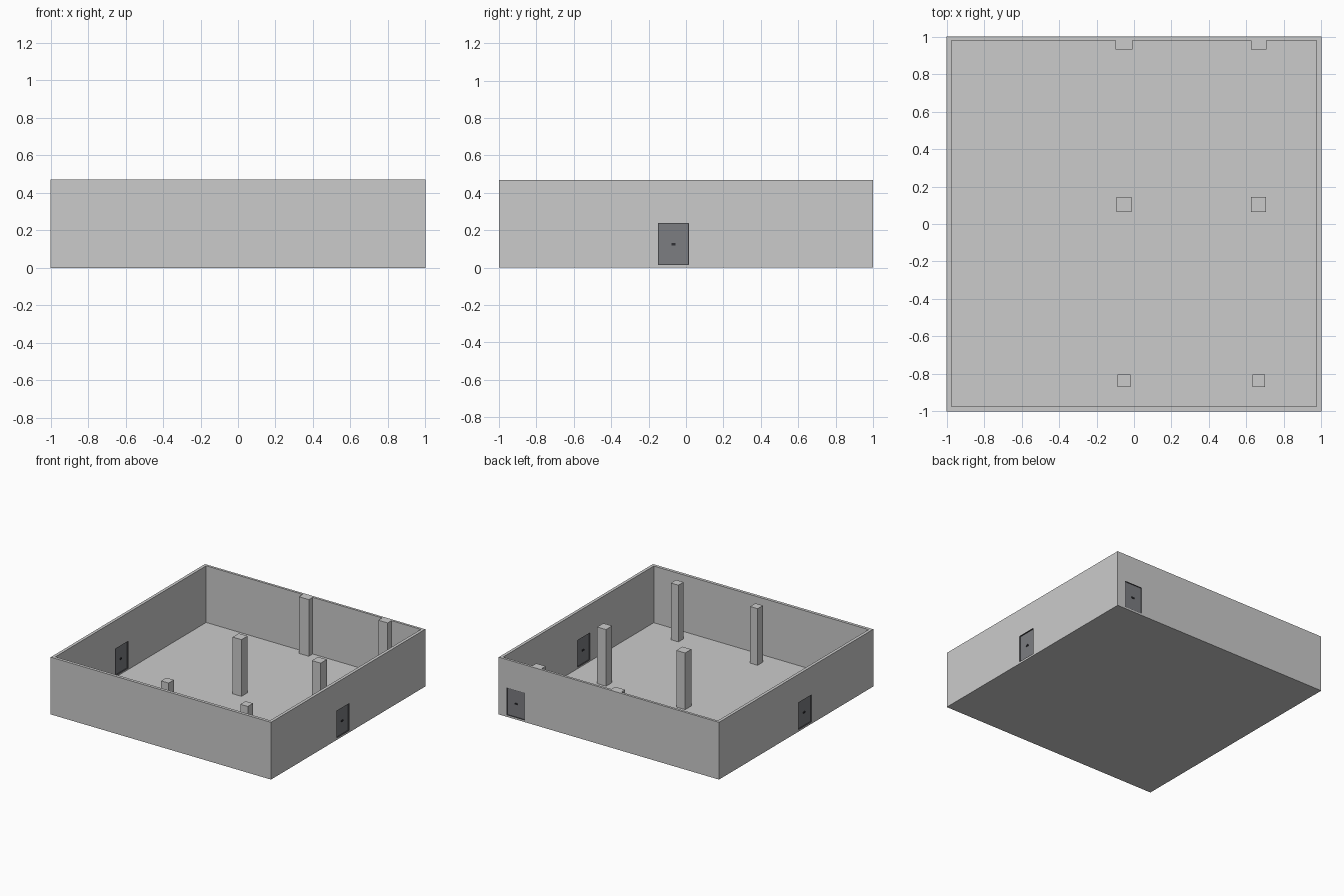
import bpy, bmesh

if "Cube" in bpy.data.objects:
    bpy.data.objects.remove(bpy.data.objects["Cube"])

H = 0.47        # wall height
FLOOR = 0.005   # floor thickness


def material(name, rgb):
    m = bpy.data.materials.new(name)
    m.diffuse_color = (*rgb, 1)
    m.use_nodes = True
    m.node_tree.nodes["Principled BSDF"].inputs["Base Color"].default_value = m.diffuse_color
    return m


CONCRETE = material("light grey concrete", (0.6, 0.6, 0.6))
DOOR = material("slate grey door", (0.2, 0.205, 0.22))
FRAME = material("dark grey frame", (0.09, 0.09, 0.1))
HANDLE = material("black handle", (0.03, 0.03, 0.035))


def prism(name, outline, z0, z1, mat):
    """Extrude a flat outline from z0 up to z1."""
    bm = bmesh.new()
    face = bm.faces.new([bm.verts.new((x, y, z0)) for x, y in outline])
    top = bmesh.ops.extrude_face_region(bm, geom=[face])["geom"]
    bmesh.ops.translate(bm, vec=(0, 0, z1 - z0),
                        verts=[g for g in top if isinstance(g, bmesh.types.BMVert)])
    bmesh.ops.recalc_face_normals(bm, faces=bm.faces)
    me = bpy.data.meshes.new(name)
    bm.to_mesh(me)
    bm.free()
    me.materials.append(mat)
    ob = bpy.data.objects.new(name, me)
    bpy.context.collection.objects.link(ob)
    return ob


def box(name, x0, x1, y0, y1, z0, z1, mat):
    return prism(name, [(x0, y0), (x1, y0), (x1, y1), (x0, y1)], z0, z1, mat)


def cut(target, cutter):
    cutter.hide_render = True
    cutter.hide_viewport = True
    mod = target.modifiers.new("cut_" + cutter.name, 'BOOLEAN')
    mod.operation = 'DIFFERENCE'
    mod.solver = 'EXACT'
    mod.object = cutter


# Room shell: solid block hollowed by a cavity whose back edge steps round two pilasters
shell = box("room_shell", -1, 1, -1, 1, 0, H, CONCRETE)
IN, BACK, PIL = 0.975, 0.98, 0.93
cavity = [(-IN, -IN), (IN, -IN), (IN, BACK),
          (0.708, BACK), (0.708, PIL), (0.623, PIL), (0.623, BACK),
          (-0.008, BACK), (-0.008, PIL), (-0.099, PIL), (-0.099, BACK),
          (-IN, BACK)]
cut(shell, prism("cavity_cutter", cavity, FLOOR, H + 0.1, CONCRETE))

# Free-standing columns: thicker in the middle row, thinner in the front row
for row, y, half in (("middle", 0.105, 0.04), ("front", -0.837, 0.034)):
    for side, x in (("left", -0.054), ("right", 0.665)):
        box(f"{row}_{side}_column", x - half, x + half, y - half, y + half,
            FLOOR / 2, H, CONCRETE)


def door(name, axis, a0, a1, w0, w1):
    """Recessed door: a = span along the wall, w = span through the wall."""
    z0, z1, t = 0.014, 0.24, 0.003

    def part(label, p0, p1, q0, q1, lo, hi, mat):
        span = (q0, q1, p0, p1) if axis == 'x' else (p0, p1, q0, q1)
        return box(f"{name}_{label}", *span, lo, hi, mat)

    cut(shell, part("cutter", a0, a1, w0 - 0.01, w1 + 0.01, z0, z1, CONCRETE))
    # Frame lining
    part("jamb_a", a0, a0 + t, w0, w1, z0, z1, FRAME)
    part("jamb_b", a1 - t, a1, w0, w1, z0, z1, FRAME)
    part("head", a0 + t, a1 - t, w0, w1, z1 - t, z1, FRAME)
    part("sill", a0 + t, a1 - t, w0, w1, z0, z0 + t, FRAME)
    # Leaf and handle
    m, c, zc = (w0 + w1) / 2, (a0 + a1) / 2, 0.125
    part("leaf", a0 + t, a1 - t, m - 0.003, m + 0.003, z0 + t, z1 - t, DOOR)
    part("handle", c - 0.011, c + 0.011, m - 0.009, m + 0.009,
         zc - 0.006, zc + 0.006, HANDLE)


door("right_door", 'x', -0.15, 0.015, IN, 1)
door("left_door", 'x', -0.2, -0.03, -1, -IN)
door("back_door", 'y', 0.763, 0.928, BACK, 1)
